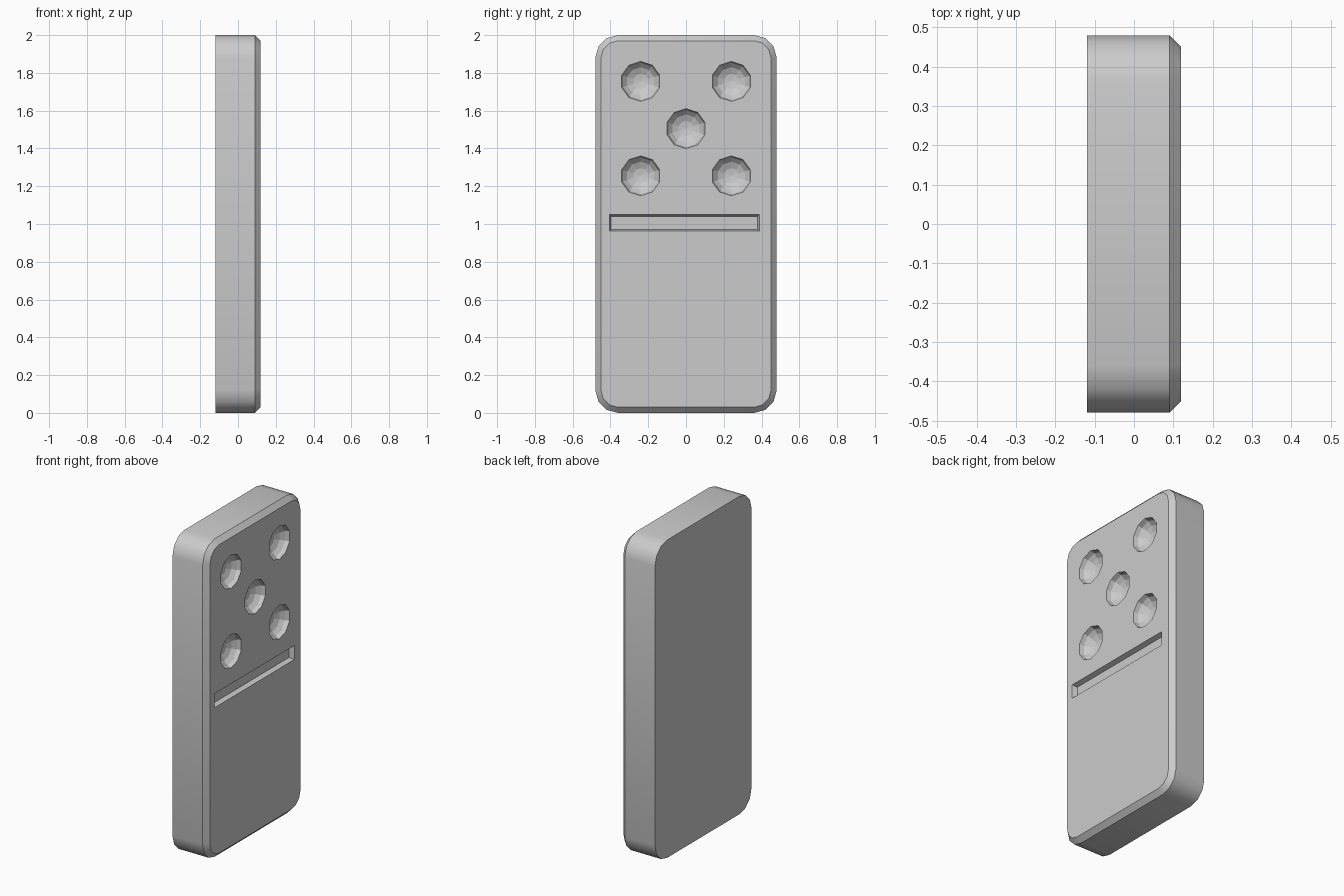
import bpy, bmesh, math
from mathutils import Matrix

if "Cube" in bpy.data.objects:
    bpy.data.objects.remove(bpy.data.objects["Cube"])

FACE = 0.12  # x of the front playing face


def make_object(name, bm):
    bmesh.ops.recalc_face_normals(bm, faces=bm.faces)
    mesh = bpy.data.meshes.new(name)
    bm.to_mesh(mesh)
    bm.free()
    obj = bpy.data.objects.new(name, mesh)
    bpy.context.collection.objects.link(obj)
    return obj


def loft(bm, loops):
    """Skin a list of equal-length point loops and cap both ends."""
    rings = [[bm.verts.new(p) for p in loop] for loop in loops]
    n = len(rings[0])
    for a, b in zip(rings, rings[1:]):
        for i in range(n):
            bm.faces.new((a[i], a[(i + 1) % n], b[(i + 1) % n], b[i]))
    bm.faces.new(rings[0])
    bm.faces.new(rings[-1])


def tile_outline(x, radius):
    """Rounded rectangle around fixed corner centres."""
    pts = []
    for k, (sy, sz) in enumerate([(1, 1), (-1, 1), (-1, -1), (1, -1)]):
        for i in range(4):
            a = math.radians(90 * k + 30 * i)
            pts.append((x, sy * 0.36 + radius * math.cos(a),
                        1 + sz * 0.88 + radius * math.sin(a)))
    return pts


def rectangle(x, inset):
    y0, y1, z0, z1 = -0.405 + inset, 0.388 - inset, 0.962 + inset, 1.05 - inset
    return [(x, y0, z0), (x, y1, z0), (x, y1, z1), (x, y0, z1)]


# Tile body with a chamfered front edge
bm = bmesh.new()
loft(bm, [tile_outline(-FACE, 0.12), tile_outline(0.09, 0.12), tile_outline(FACE, 0.09)])
tile = make_object("tile_body", bm)
bpy.context.view_layer.objects.active = tile
tile.select_set(True)
bpy.ops.object.shade_smooth_by_angle(angle=math.radians(35))

# Cutter: five faceted pips
bm = bmesh.new()
axes = Matrix(((0, 0, 1, 0), (1, 0, 0, 0), (0, 1, 0, 0), (0, 0, 0, 1)))
for y, z in [(-0.24, 1.755), (0.24, 1.755), (0, 1.505), (-0.24, 1.255), (0.24, 1.255)]:
    place = Matrix.Translation((FACE + 0.0005, y, z)) @ axes @ Matrix.Diagonal((1, 1, 0.65, 1))
    bmesh.ops.create_uvsphere(bm, u_segments=10, v_segments=8, radius=0.106, matrix=place)

# Cutter: dividing groove with sloped walls
loft(bm, [rectangle(FACE - 0.03, 0.009), rectangle(FACE, 0), rectangle(FACE + 0.05, 0)])
cutter = make_object("pip_and_groove_cutter", bm)
cutter.hide_render = True

# Carve the face
mod = tile.modifiers.new("carve", "BOOLEAN")
mod.operation = "DIFFERENCE"
mod.solver = "EXACT"
mod.object = cutter
bpy.ops.object.modifier_apply(modifier=mod.name)
bpy.data.objects.remove(cutter)
